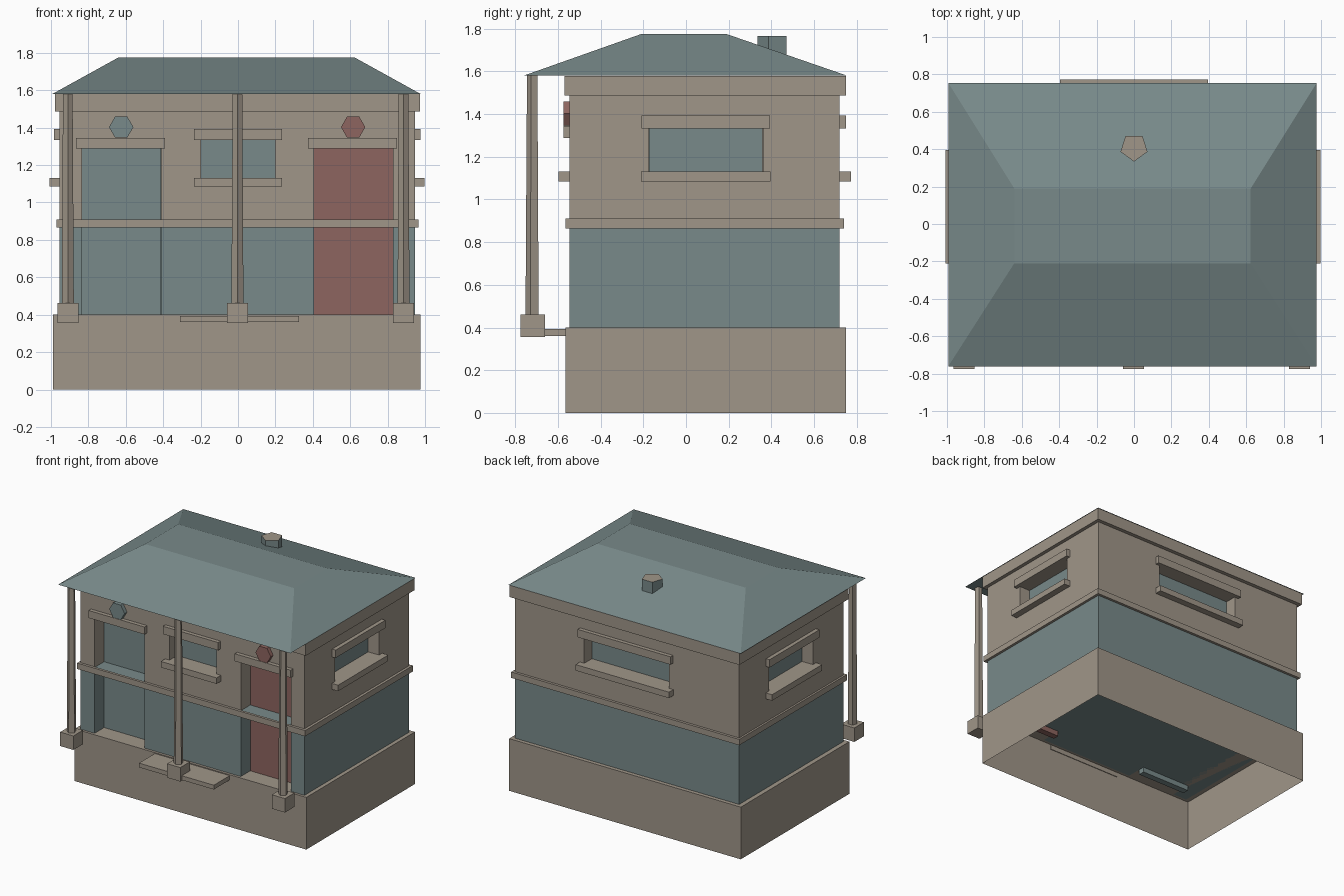
import bpy
import bmesh
import math
from mathutils import Matrix

cube = bpy.data.objects.get("Cube")
if cube:
    bpy.data.objects.remove(cube, do_unlink=True)


def material(name, rgb):
    mat = bpy.data.materials.new(name)
    mat.use_nodes = True
    color = (*rgb, 1)
    mat.diffuse_color = color
    mat.node_tree.nodes["Principled BSDF"].inputs["Base Color"].default_value = color
    return mat


STONE = material("warm stone", (0.35, 0.305, 0.25))
BLUE = material("slate blue", (0.19, 0.255, 0.255))
RED = material("brick red", (0.27, 0.13, 0.115))


def finish(name, bm, *mats):
    bmesh.ops.recalc_face_normals(bm, faces=bm.faces)
    mesh = bpy.data.meshes.new(name)
    bm.to_mesh(mesh)
    bm.free()
    for mat in mats:
        mesh.materials.append(mat)
    obj = bpy.data.objects.new(name, mesh)
    bpy.context.collection.objects.link(obj)
    return obj


def box(name, x, y, z, mat):
    """Box from (min, max) ranges on each axis."""
    bm = bmesh.new()
    bmesh.ops.create_cube(bm, size=1)
    for v in bm.verts:
        v.co = [r[0] if c < 0 else r[1] for c, r in zip(v.co, (x, y, z))]
    return finish(name, bm, mat)


def prism(name, sides, r1, r2, depth, matrix, *mats):
    bm = bmesh.new()
    bmesh.ops.create_cone(bm, cap_ends=True, segments=sides, radius1=r1,
                          radius2=r2, depth=depth, matrix=matrix)
    return finish(name, bm, *mats)


def carve(obj, cutters):
    """Cut the openings out of a wall and remove the cutters."""
    for cutter in cutters:
        cutter.hide_render = True
        mod = obj.modifiers.new("opening", "BOOLEAN")
        mod.operation = "DIFFERENCE"
        mod.solver = "EXACT"
        mod.object = cutter
    bpy.context.view_layer.update()
    deps = bpy.context.evaluated_depsgraph_get()
    mesh = bpy.data.meshes.new_from_object(obj.evaluated_get(deps))
    obj.modifiers.clear()
    obj.data = mesh
    for cutter in cutters:
        bpy.data.objects.remove(cutter, do_unlink=True)


# Hollow foundation, open underneath
base = box("foundation", (-0.99, 0.975), (-0.565, 0.75), (0, 0.4), STONE)
bm = bmesh.new()
bm.from_mesh(base.data)
bottom = [f for f in bm.faces if f.calc_center_median().z < 0.01]
bmesh.ops.delete(bm, geom=bottom, context="FACES_ONLY")
bm.to_mesh(base.data)
bm.free()

# Two storeys
X0, X1, Y0, Y1 = -0.955, 0.945, -0.545, 0.72
lower = box("lower_wall", (X0, X1), (Y0, Y1), (0.4, 0.905), BLUE)
upper = box("upper_wall", (X0, X1), (Y0, Y1), (0.905, 1.5), STONE)

# Door recesses, door panels, lintels and hexagonal lamps
DOORS = {"left": (0.405, 0.83, RED), "right": (-0.835, -0.41, BLUE)}
NICHE_Y = (-0.7, -0.42)
low_cuts, up_cuts = [], []
for side, (a, b, mat) in DOORS.items():
    low_cuts.append(box("cutter", (a, b), NICHE_Y, (0.3, 0.87), STONE))
    up_cuts.append(box("cutter", (a, b), NICHE_Y, (0.8, 1.29), STONE))
    box(side + "_door", (a + 0.001, b - 0.001), (-0.43, -0.38), (0.36, 1.289), mat)
    box(side + "_door_lintel", (a - 0.03, b + 0.02), (-0.575, -0.54),
        (1.288, 1.345), STONE)
    place = Matrix.Translation(((a + b) / 2 - 0.002, -0.56, 1.403))
    turn = Matrix.Rotation(math.pi / 2, 4, "X") @ Matrix.Rotation(math.pi / 6, 4, "Z")
    lamp = prism(side + "_lamp", 6, 0.065, 0.065, 0.03, place @ turn, mat)
    # Keep a pair of corners on the horizontal axis
    width = max(v.co.x for v in lamp.data.vertices) - min(v.co.x for v in lamp.data.vertices)
    if width < 0.12:
        spin = place @ Matrix.Rotation(math.pi / 6, 4, "Y") @ place.inverted()
        lamp.data.transform(spin)

# Windows: each wall is (axis of outward normal, wall position, outward sign)
WINDOWS = {
    "front": (1, Y0, -1, -0.2, 0.2),
    "back": (1, Y1, 1, -0.36, 0.36),
    "left": (0, X1, 1, -0.175, 0.36),
    "right": (0, X0, -1, -0.175, 0.36),
}


def window_box(name, spec, grow, depth, z, mat):
    """Box along a wall; depth is (inward, outward) from the wall face."""
    axis, wall, sign, a, b = spec
    across = tuple(sorted((wall - sign * depth[0], wall + sign * depth[1])))
    along = (a - grow, b + grow)
    x, y = (across, along) if axis == 0 else (along, across)
    return box(name, x, y, z, mat)


for side, spec in WINDOWS.items():
    up_cuts.append(window_box("cutter", spec, 0, (0.1, 0.1), (1.13, 1.335), STONE))
    window_box(side + "_window_glass", spec, -0.001, (0.12, -0.092), (1.131, 1.334), BLUE)
    window_box(side + "_window_lintel", spec, 0.034, (0.01, 0.03), (1.333, 1.393), STONE)
    window_box(side + "_window_sill", spec, 0.036, (0.01, 0.052), (1.085, 1.131), STONE)

carve(lower, low_cuts)
carve(upper, up_cuts)

# String course running round the house between the storeys
BAND = (0.865, 0.91)
for side, y in (("front", (-0.565, Y0)), ("back", (Y1, 0.74))):
    box(side + "_string_course", (-0.97, 0.965), y, BAND, STONE)
for side, x in (("right", (-0.97, X0)), ("left", (X1, 0.965))):
    box(side + "_string_course", x, (Y0, Y1), BAND, STONE)

# Cornice under the eaves
box("cornice", (-0.978, 0.973), (-0.57, 0.75), (1.487, 1.579), STONE)

# Hipped roof with a flat top
bm = bmesh.new()
bmesh.ops.create_cube(bm, size=1)
for v in bm.verts:
    if v.co.z > 0:
        v.co = (math.copysign(0.632, v.co.x) - 0.008,
                math.copysign(0.2, v.co.y) - 0.01, 1.775)
    else:
        v.co = (math.copysign(0.985, v.co.x) - 0.008,
                math.copysign(0.758, v.co.y) - 0.003, 1.58)
finish("roof", bm, BLUE)


def five_sided(name, x, y, z0, z1, r1, r2, *mats):
    """Upright five-sided column with one edge facing the front."""
    obj = prism(name, 5, r1, r2, z1 - z0, Matrix.Identity(4), *mats)
    tip = min(obj.data.vertices, key=lambda v: v.co.y)
    angle = -math.pi / 2 - math.atan2(tip.co.y, tip.co.x)
    obj.data.transform(Matrix.Translation((x, y, (z0 + z1) / 2))
                       @ Matrix.Rotation(angle, 4, "Z"))
    return obj


# Chimney with a stone top
chimney = five_sided("chimney", 0, 0.41, 1.6, 1.765, 0.076, 0.076, BLUE, STONE)
for face in chimney.data.polygons:
    face.material_index = int(face.normal.z > 0.9)

# Porch posts on square plinths, and the entrance step
for name, x in (("right", -0.91), ("middle", -0.003), ("left", 0.885)):
    five_sided(name + "_post", x, -0.718, 0.45, 1.585, 0.034, 0.027, STONE)
    box(name + "_plinth", (x - 0.056, x + 0.056), (-0.775, -0.66), (0.355, 0.462), STONE)
box("entrance_step", (-0.31, 0.325), (-0.757, -0.56), (0.36, 0.393), STONE)
